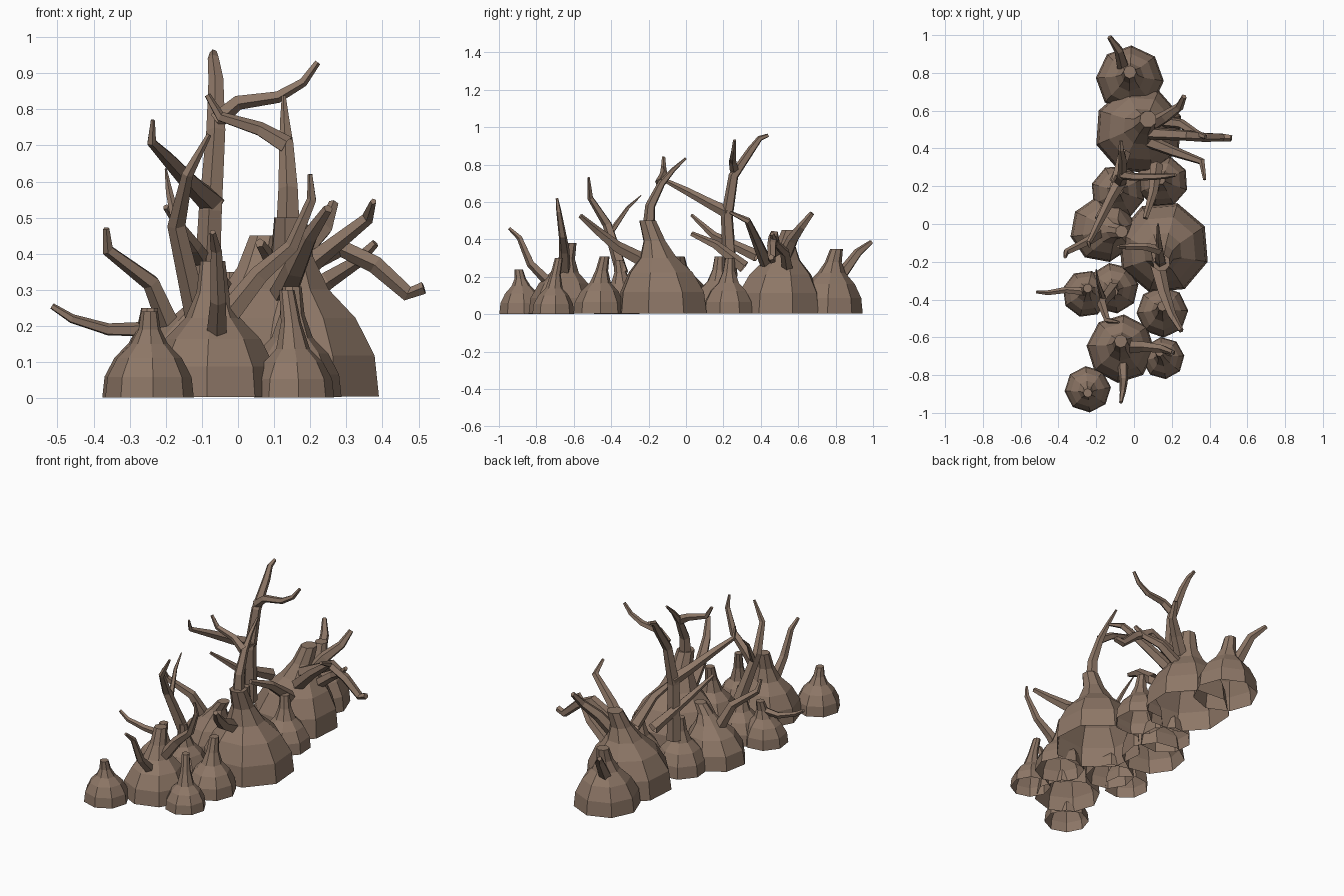
import bpy, bmesh, math, random
from mathutils import Vector

random.seed(4)
bark = bpy.data.materials.new("bark")
bark.diffuse_color = (0.27, 0.185, 0.135, 1)


def skin(name, rings):
    """Flat-faced skin through equal-sided rings: open at the start, capped at the end."""
    bm = bmesh.new()
    loops = [[bm.verts.new(p) for p in ring] for ring in rings]
    n = len(loops[0])
    for a, b in zip(loops, loops[1:]):
        for i in range(n):
            j = (i + 1) % n
            bm.faces.new((a[i], a[j], b[j], b[i]))
    bm.faces.new(loops[-1])
    mesh = bpy.data.meshes.new(name)
    bm.to_mesh(mesh)
    bm.free()
    mesh.materials.append(bark)
    obj = bpy.data.objects.new(name, mesh)
    bpy.context.collection.objects.link(obj)


# Body profile: height and radius, both relative to the bulb radius
BODY = [(.02, 1), (.48, .95), (.9, .73), (1.22, .42)]


def bulb(x, y, r, h, lean_x=0, lean_y=0, sides=8):
    """Swollen root, open below, with a neck that leans off to one side."""
    turn = random.uniform(0, math.pi)
    z3 = BODY[-1][0] * r
    profile = [(z * r, s) for z, s in BODY] + [(z3 + (h - z3) * .45, .25), (h, .19)]
    rings = []
    for z, s in profile:
        k = (z / h) ** 2.5
        rings.append([(x + lean_x * k + r * s * math.cos(turn + math.tau * i / sides),
                       y + lean_y * k + r * s * math.sin(turn + math.tau * i / sides),
                       z) for i in range(sides)])
    skin("root_bulb", rings)


def branch(name, pts, r0, r1=0.009, sides=5):
    """Tapered crooked tube along a path."""
    pts = [Vector(p) for p in pts]
    rings, side = [], None
    for i, p in enumerate(pts):
        d = (pts[min(i + 1, len(pts) - 1)] - pts[max(i - 1, 0)]).normalized()
        if side is None:
            side = d.orthogonal()
        side = (side - d * side.dot(d)).normalized()
        up = d.cross(side)
        r = r0 + (r1 - r0) * i / (len(pts) - 1)
        rings.append([p + r * (side * math.cos(math.tau * k / sides)
                               + up * math.sin(math.tau * k / sides)) for k in range(sides)])
    skin(name, rings)


# Bulbs: x, y, radius, height, neck lean
bulb(-.022, .765, .18, .35, 0, .04)
bulb(.025, .495, .237, .45, .05, .06)
bulb(.15, .225, .138, .30, -.01, .01)
bulb(-.085, .17, .145, .31, 0, .01)
bulb(-.165, -.03, .175, .31, .1, -.01)
bulb(.155, -.125, .247, .50, -.01, -.08)
bulb(-.255, -.37, .125, .25, .01, .03)
bulb(-.11, -.34, .135, .29, 0, -.02)
bulb(.15, -.465, .137, .31, 0, .03)
bulb(-.07, -.66, .182, .38, 0, .04)
bulb(.155, -.71, .112, .30, -.02, .03)
bulb(-.245, -.875, .123, .24, 0, -.02)

# Tall branch and its two offshoots
branch("tall_branch", [(-.09, .24, .2), (-.075, .22, .52), (-.06, .255, .74),
                       (-.06, .35, .88), (-.068, .395, .94), (-.068, .44, .957)], .04, .01)
branch("tall_offshoot", [(-.06, .26, .77), (0, .25, .82), (.11, .25, .835),
                         (.18, .255, .875), (.22, .26, .93)], .026)
branch("tall_offshoot", [(-.07, .23, .54), (-.12, .14, .585), (-.19, 0, .66),
                         (-.24, -.1, .71), (-.236, -.12, .77)], .036, .006)

# Middle branch and its offshoot
branch("middle_branch", [(.14, -.2, .44), (.14, -.19, .58), (.135, -.13, .7),
                         (.13, -.07, .77), (.127, 0, .835)], .036, .006)
branch("middle_offshoot", [(.135, -.14, .70), (.06, -.12, .745), (-.05, -.12, .78),
                           (-.085, -.12, .84)], .027)
branch("middle_side_branch", [(.12, -.2, .27), (.16, -.37, .36), (.2, -.48, .45),
                              (.25, -.565, .525)], .042, .014)

# Left side branches
branch("left_branch", [(-.25, -.36, .19), (-.36, -.35, .19), (-.46, -.365, .22),
                       (-.515, -.36, .255)], .022)
branch("left_branch", [(-.18, -.04, .18), (-.24, -.09, .32), (-.36, -.15, .41),
                       (-.365, -.175, .47)], .034)
branch("forked_branch", [(-.11, -.34, .22), (-.17, -.42, .48), (-.14, -.51, .62),
                         (-.08, -.52, .73)], .036, .007)
branch("forked_twig", [(-.16, -.4, .44), (-.19, -.31, .57), (-.2, -.24, .635)], .017, .003)
branch("leaning_branch", [(-.05, .38, .31), (-.12, .15, .42), (-.2, .03, .53)], .034)
branch("leaning_branch", [(.12, .31, .25), (.1, .16, .37), (.06, .03, .43)], .036, .014)

# Right side branches
branch("right_branch", [(.08, .48, .32), (.28, .47, .42), (.38, .46, .37),
                        (.47, .46, .29), (.515, .455, .305)], .034, .018)
branch("right_branch", [(.07, .44, .25), (.22, .38, .39), (.36, .33, .5),
                        (.375, .235, .545)], .038)
branch("right_branch", [(.05, .5, .24), (.17, .57, .4), (.24, .62, .47),
                        (.265, .675, .54)], .042, .014)
branch("right_branch", [(.08, .55, .2), (.25, .53, .33), (.33, .48, .38),
                        (.38, .46, .43)], .034, .012)

# Back and front branches
branch("back_branch", [(-.05, .81, .18), (-.08, .92, .33), (-.13, .99, .385)], .036, .013)
branch("front_branch", [(-.06, -.73, .17), (-.055, -.83, .27), (-.06, -.89, .41),
                        (-.07, -.945, .46)], .03)
branch("front_branch", [(-.05, -.65, .2), (.06, -.65, .34), (.15, -.66, .42),
                        (.205, -.68, .55), (.2, -.69, .62)], .036, .007)
